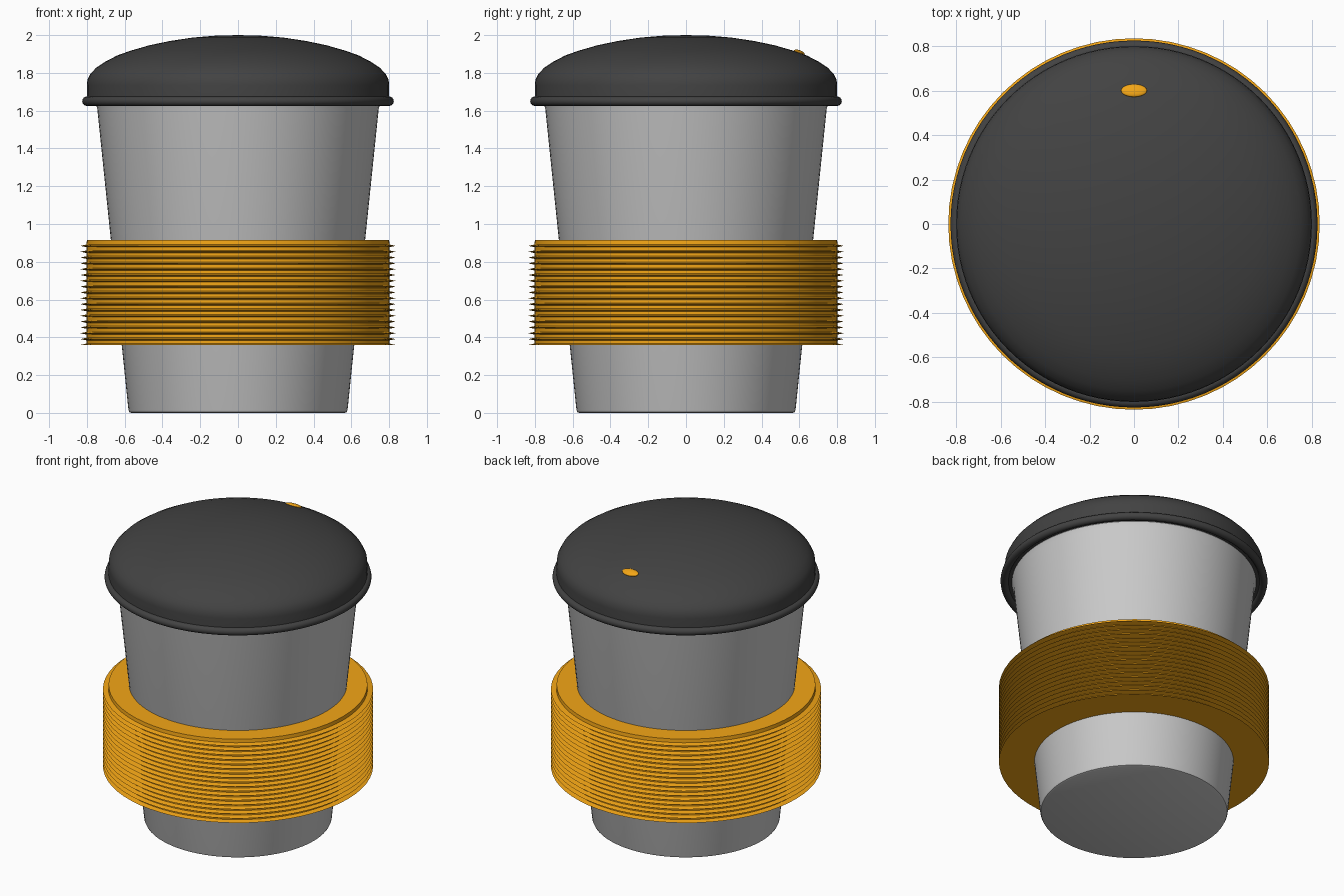
import bpy, bmesh, math

if "Cube" in bpy.data.objects:
    bpy.data.objects.remove(bpy.data.objects["Cube"])

def material(name, rgb):
    m = bpy.data.materials.new(name)
    m.diffuse_color = (*rgb, 1)
    m.use_nodes = True
    m.node_tree.nodes["Principled BSDF"].inputs["Base Color"].default_value = m.diffuse_color
    return m

def finish(ob, mat=None, angle=30):
    bpy.ops.object.select_all(action='DESELECT')
    ob.select_set(True)
    bpy.context.view_layer.objects.active = ob
    bpy.ops.object.shade_smooth_by_angle(angle=math.radians(angle))
    if mat:
        ob.data.materials.append(mat)
    return ob

def lathe(name, profile, mat=None, closed=False, steps=96, angle=30):
    """Spin an (r, z) profile about the z axis."""
    bm = bmesh.new()
    vs = [bm.verts.new((r, 0, z)) for r, z in profile]
    es = [bm.edges.new(p) for p in zip(vs, vs[1:])]
    if closed:
        es.append(bm.edges.new((vs[-1], vs[0])))
    bmesh.ops.spin(bm, geom=vs + es, cent=(0, 0, 0), axis=(0, 0, 1),
                   angle=2 * math.pi, steps=steps, use_duplicate=False)
    bmesh.ops.remove_doubles(bm, verts=bm.verts, dist=1e-5)
    bmesh.ops.dissolve_degenerate(bm, edges=bm.edges, dist=1e-6)
    bmesh.ops.recalc_face_normals(bm, faces=bm.faces)
    me = bpy.data.meshes.new(name)
    bm.to_mesh(me)
    bm.free()
    ob = bpy.data.objects.new(name, me)
    bpy.context.collection.objects.link(ob)
    return finish(ob, mat, angle)

orange = material("orange", (0.9, 0.38, 0.008))
charcoal = material("charcoal", (0.055, 0.055, 0.055))

# Tapered cup, hollow, with a softened foot and a small lip under the lid
lathe("cup", [(0, 0), (0.565, 0), (0.575, 0.004), (0.58, 0.015), (0.745, 1.61),
              (0.755, 1.64), (0.74, 1.66), (0.72, 1.64), (0.55, 0.04), (0, 0.04)])

# Grip sleeve with thin stacked ridges
z0, z1, count = 0.36, 0.915, 18
pitch = (z1 - z0) / count
ridges = []
for i in range(count):
    z = z0 + i * pitch
    if i:
        ridges.append((0.802, z - 0.007))
    ridges += [(0.835, z), (0.802, z + 0.007)]
lathe("sleeve", [(0.60, z0)] + ridges + [(0.80, z1), (0.66, z1)],
      orange, closed=True, steps=64)

# Domed lid
lathe("lid", [(0.70, 1.645), (0.80, 1.645), (0.80, 1.735), (0.797, 1.765), (0.78, 1.797),
              (0.75, 1.828), (0.705, 1.858), (0.64, 1.892), (0.57, 1.917),
              (0.47, 1.946), (0.36, 1.969), (0.24, 1.987), (0.12, 1.997), (0, 2.0)],
      charcoal, angle=40)

# Rolled rim of the lid
bpy.ops.mesh.primitive_torus_add(major_radius=0.80, minor_radius=0.025, major_segments=96,
                                 minor_segments=16, location=(0, 0, 1.65))
rim = bpy.context.object
rim.name = "lid_rim"
finish(rim, charcoal, 60)

# Oval sip marker lying on the slope of the dome
bpy.ops.mesh.primitive_uv_sphere_add(segments=32, ring_count=16, radius=1,
                                     location=(0, 0.60, 1.908),
                                     rotation=(math.radians(-20), 0, 0))
sip = bpy.context.object
sip.name = "sip_hole"
sip.scale = (0.058, 0.03, 0.012)
finish(sip, orange, 60)
